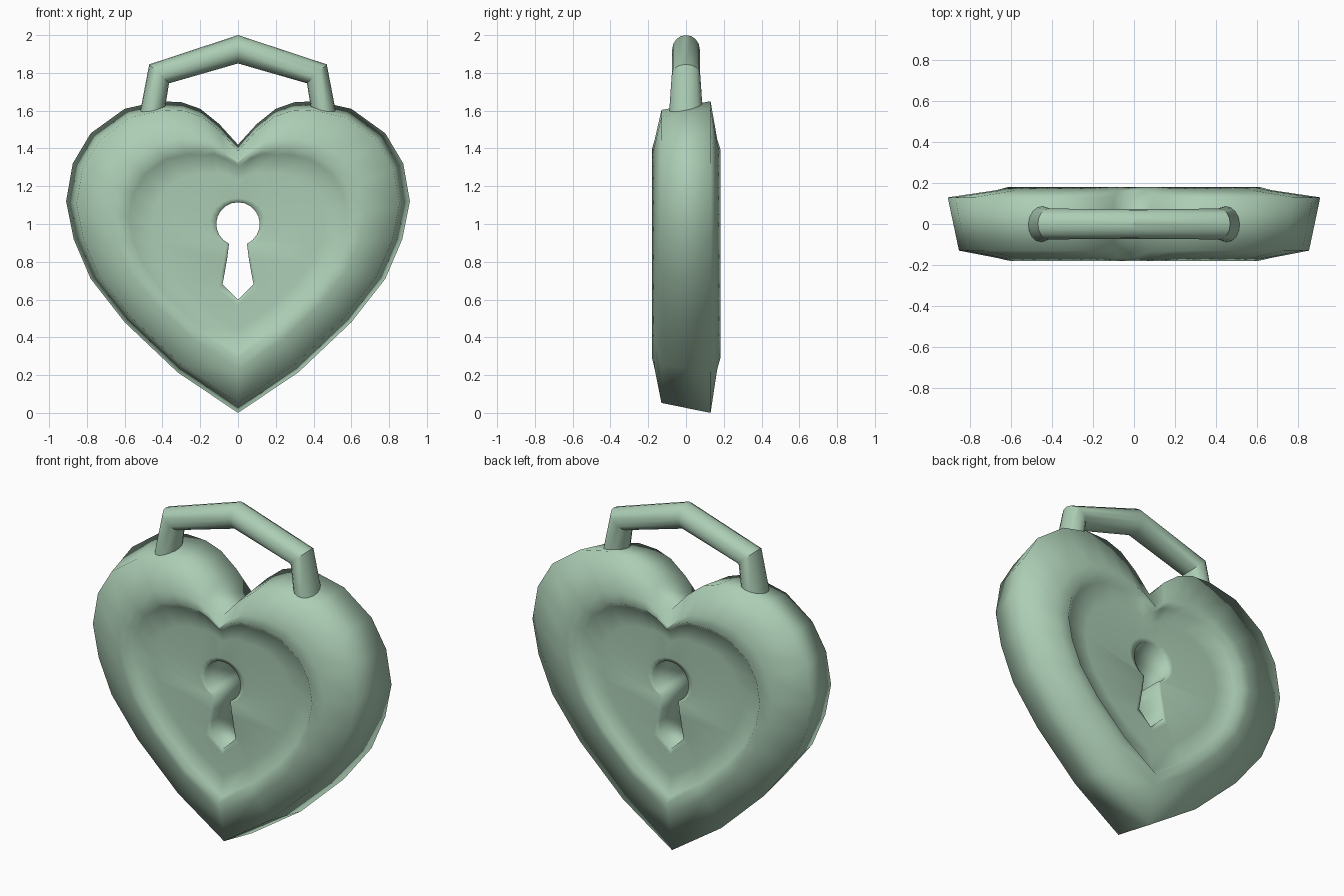
import bpy, bmesh, math

cube = bpy.data.objects.get("Cube")
if cube:
    bpy.data.objects.remove(cube, do_unlink=True)

mat = bpy.data.materials.new("sage green")
mat.use_nodes = True
GREEN = (0.41, 0.61, 0.46, 1)
mat.diffuse_color = GREEN
mat.node_tree.nodes["Principled BSDF"].inputs["Base Color"].default_value = GREEN


def loft(name, rings, closed=False):
    """Skin equal-length rings of points; closed joins the last ring to the first."""
    bm = bmesh.new()
    loops = [[bm.verts.new(p) for p in ring] for ring in rings]
    pairs = list(zip(loops, loops[1:]))
    if closed:
        pairs.append((loops[-1], loops[0]))
    else:
        bm.faces.new(loops[0])
        bm.faces.new(loops[-1])
    for a, b in pairs:
        n = len(a)
        for i in range(n):
            j = (i + 1) % n
            bm.faces.new((a[i], a[j], b[j], b[i]))
    bmesh.ops.recalc_face_normals(bm, faces=bm.faces)
    mesh = bpy.data.meshes.new(name)
    bm.to_mesh(mesh)
    bm.free()
    mesh.materials.append(mat)
    obj = bpy.data.objects.new(name, mesh)
    bpy.context.collection.objects.link(obj)
    mesh.shade_smooth()
    return obj


def mirrored(half):
    """Complete a half outline whose first and last points lie on x = 0."""
    return half + [(-x, z) for x, z in reversed(half[1:-1])]


# Heart outline, from the notch round to the bottom tip
heart = mirrored([(0, 1.42), (.1, 1.53), (.2, 1.61), (.3, 1.645), (.42, 1.65),
                  (.6, 1.61), (.78, 1.48), (.875, 1.32), (.91, 1.12), (.87, .92),
                  (.78, .71), (.6, .48), (.32, .215), (0, 0)])

# Keyhole outline with the same number of points
arc = [math.radians(17.3 * i) for i in range(10)]
keyhole = mirrored([(.115 * math.sin(a), 1 + .115 * math.cos(a)) for a in arc]
                   + [(.057, .82), (.069, .75), (.082, .68), (0, .6)])


def heart_ring(scale, y, lift=0):
    """Scaled heart; lift makes the notch shallower."""
    ring = []
    for x, z in heart:
        raised = lift * max(0, 1 - abs(x) / .3) if z > 1 else 0
        ring.append((x * scale, y, .88 + (z - .88) * scale + raised))
    return ring


def key_ring(y, grow_x=1, grow_z=1):
    return [(x * grow_x, y, .9 + (z - .9) * grow_z) for x, z in keyhole]


# Heart body: hole edge, recess floor, crest and rim, from front to back
loft("heart_body", [
    key_ring(-.14), key_ring(-.145, 1.3, 1.1),
    heart_ring(.5, -.14, .08), heart_ring(.635, -.15, .08),
    heart_ring(.67, -.18, .08), heart_ring(.74, -.165, .05),
    heart_ring(.94, -.13), heart_ring(1, .13),
    heart_ring(.74, .165, .05), heart_ring(.67, .182, .08),
    heart_ring(.635, .15, .08), heart_ring(.5, .14, .08),
    key_ring(.145, 1.3, 1.1), key_ring(.14)], closed=True)


# Shackle: mitred rings given by their outer and inner points and depth
half = [((.535, 1.5), (.395, 1.5), .09), ((.515, 1.61), (.387, 1.61), .088),
        ((.47, 1.845), (.365, 1.745), .075)]
path = half + [((0, 2), (0, 1.85), .073)]
path += [((-o[0], o[1]), (-i[0], i[1]), r) for o, i, r in reversed(half)]
rings = []
for (ox, oz), (ix, iz), depth in path:
    ring = []
    for k in range(16):
        a = math.tau * k / 16
        c = math.cos(a) / 2
        ring.append(((ox + ix) / 2 + (ox - ix) * c, depth * math.sin(a),
                     (oz + iz) / 2 + (oz - iz) * c))
    rings.append(ring)
shackle = loft("shackle", rings)
bpy.context.view_layer.objects.active = shackle
shackle.select_set(True)
bpy.ops.object.shade_smooth_by_angle(angle=math.radians(32))
